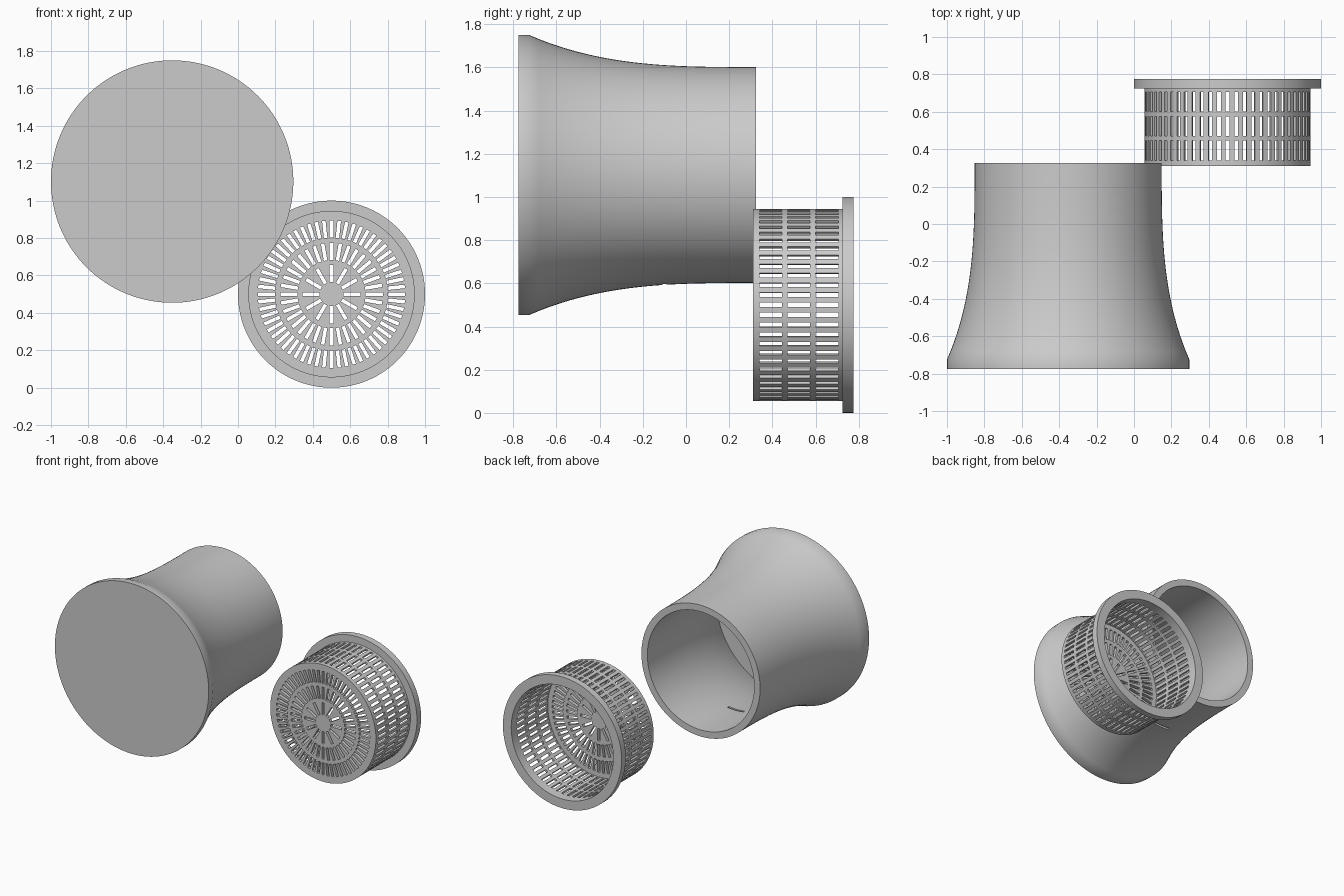
import bpy, bmesh, math
from mathutils import Matrix

if "Cube" in bpy.data.objects:
    bpy.data.objects.remove(bpy.data.objects["Cube"])

grey = bpy.data.materials.new("plain_grey")
grey.use_nodes = True
grey.diffuse_color = (0.6, 0.6, 0.6, 1)
grey.node_tree.nodes["Principled BSDF"].inputs["Base Color"].default_value = (0.6, 0.6, 0.6, 1)


def make_object(name, bm, location):
    bmesh.ops.recalc_face_normals(bm, faces=bm.faces)
    mesh = bpy.data.meshes.new(name)
    bm.to_mesh(mesh)
    bm.free()
    mesh.materials.append(grey)
    obj = bpy.data.objects.new(name, mesh)
    obj.location = location
    bpy.context.collection.objects.link(obj)
    return obj


def lathe(name, profile, steps, location, start=0.0):
    """Revolve (radius, y) points about the y axis."""
    bm = bmesh.new()
    verts = [bm.verts.new((r, y, 0)) for r, y in profile]
    edges = [bm.edges.new(pair) for pair in zip(verts, verts[1:])]
    bmesh.ops.spin(bm, geom=verts + edges, cent=(0, 0, 0), axis=(0, 1, 0),
                   angle=math.tau, steps=steps, use_merge=True)
    bmesh.ops.remove_doubles(bm, verts=bm.verts, dist=0.0001)
    bmesh.ops.rotate(bm, verts=bm.verts, cent=(0, 0, 0),
                     matrix=Matrix.Rotation(start, 3, 'Y'))
    return make_object(name, bm, location)


def add_slots(bm, count, radius, y, size):
    """Ring of boxes; size is radial, along the axis, tangential."""
    for k in range(count):
        turn = Matrix.Rotation(math.tau * k / count, 4, 'Y')
        place = Matrix.Translation((radius, y, 0))
        bmesh.ops.create_cube(bm, size=1, matrix=turn @ place @ Matrix.Diagonal((*size, 1)))


def select(obj):
    bpy.ops.object.select_all(action='DESELECT')
    obj.select_set(True)
    bpy.context.view_layer.objects.active = obj


def cut(obj, bm):
    cutter = make_object("slot_cutter", bm, obj.location)
    cutter.hide_render = True
    mod = obj.modifiers.new("slots", 'BOOLEAN')
    mod.operation = 'DIFFERENCE'
    mod.solver = 'EXACT'
    mod.object = cutter
    select(obj)
    bpy.ops.object.modifier_apply(modifier=mod.name)
    bpy.data.objects.remove(cutter)


# Flared pot lying on its side, closed at the wide end
base, shoulder, mouth, floor = -0.775, -0.725, 0.325, -0.70


def flare(y):
    return 0.5 + 0.148 * max(0.0, (mouth - y) / (mouth - shoulder)) ** 3.1


N = 24
outer = [(flare(y), y) for y in (shoulder + (mouth - shoulder) * i / N for i in range(N + 1))]
inner = [(flare(y) - 0.05, y) for y in (mouth + (floor - mouth) * i / N for i in range(N + 1))]
pot = lathe("flared_pot", [(0, base), (0.648, base)] + outer + inner + [(0, floor)],
            128, (-0.352, 0, 1.102))

# Small drain slit through the underside of the pot
bm = bmesh.new()
bmesh.ops.create_cube(bm, size=1, matrix=Matrix.Translation((0, -0.1, -0.48))
                      @ Matrix.Diagonal((0.13, 0.018, 0.16, 1)))
cut(pot, bm)

# Flanged basket cup
basket = lathe("net_basket", [(0, 0.31), (0.445, 0.31), (0.445, 0.725), (0.5, 0.725),
                              (0.5, 0.775), (0.43, 0.775), (0.43, 0.335), (0, 0.335)],
               120, (0.5, 0, 0.5), math.radians(1.5))

# Side slots in three rows, floor slots in three rings
bm = bmesh.new()
for y in (0.393, 0.523, 0.653):
    add_slots(bm, 60, 0.438, y, (0.06, 0.105, 0.021))
for count, radius in ((12, 0.11), (36, 0.228), (60, 0.348)):
    add_slots(bm, count, radius, 0.32, (0.092, 0.1, 0.019))
cut(basket, bm)

for obj in (pot, basket):
    select(obj)
    bpy.ops.object.shade_smooth_by_angle(angle=math.radians(30))
